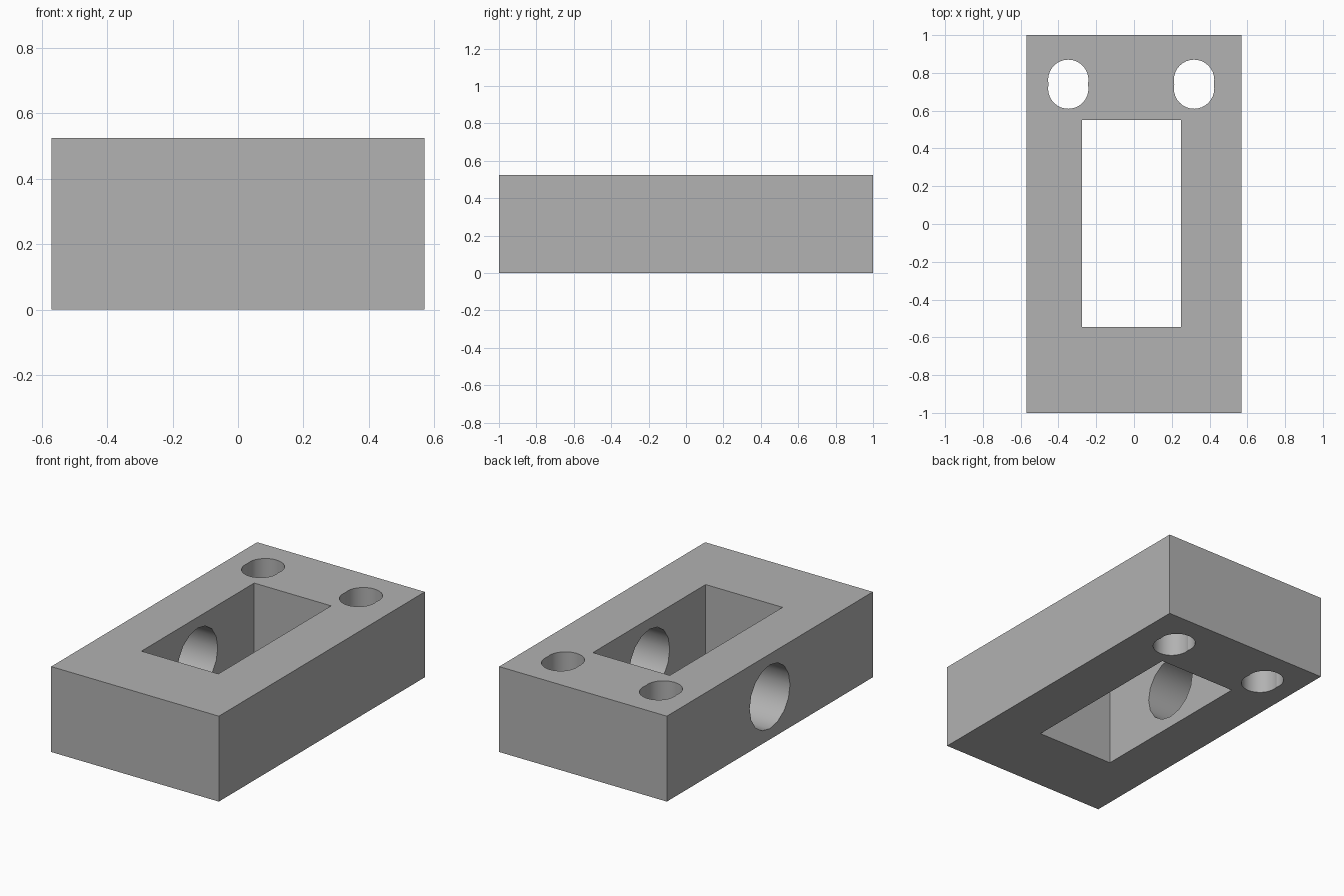
import bpy
import math

if "Cube" in bpy.data.objects:
    bpy.data.objects.remove(bpy.data.objects["Cube"], do_unlink=True)

WIDTH, LENGTH, HEIGHT = 1.14, 2.0, 0.525
MID = HEIGHT / 2

grey = bpy.data.materials.new("plain grey")
grey.use_nodes = True
colour = (0.445, 0.445, 0.445, 1)
grey.diffuse_color = colour
grey.node_tree.nodes["Principled BSDF"].inputs["Base Color"].default_value = colour


def box(name, low, high):
    """Axis-aligned box between two corners."""
    centre = [(a + b) / 2 for a, b in zip(low, high)]
    bpy.ops.mesh.primitive_cube_add(size=1, location=centre)
    obj = bpy.context.object
    obj.name = name
    obj.scale = [b - a for a, b in zip(low, high)]
    bpy.ops.object.transform_apply(location=True, rotation=False, scale=True)
    obj.data.materials.append(grey)
    return obj


def cylinder(name, radius, depth, location, sides, tilt=0.0):
    bpy.ops.mesh.primitive_cylinder_add(vertices=sides, radius=radius, depth=depth,
                                        location=location, rotation=(0, tilt, 0))
    obj = bpy.context.object
    obj.name = name
    obj.data.materials.append(grey)
    return obj


def cut(target, cutter):
    """Subtract the cutter, then discard it."""
    cutter.hide_render = True
    bpy.context.view_layer.objects.active = target
    mod = target.modifiers.new("cut", 'BOOLEAN')
    mod.operation = 'DIFFERENCE'
    mod.solver = 'EXACT'
    mod.object = cutter
    bpy.ops.object.modifier_apply(modifier=mod.name)
    bpy.data.objects.remove(cutter, do_unlink=True)


# Solid block
block = box("block", (-WIDTH / 2, -LENGTH / 2, 0), (WIDTH / 2, LENGTH / 2, HEIGHT))

# Rectangular window through the middle
cut(block, box("window_cutter", (-0.275, -0.545, -0.1), (0.248, 0.55, HEIGHT + 0.1)))

# Cross bore: open on the right side, blind in the left wall
bore_start, bore_end = -0.7, 0.53
cut(block, cylinder("bore_cutter", 0.196, bore_end - bore_start,
                    ((bore_start + bore_end) / 2, 0, MID), 16, math.pi / 2))

# Pair of screw slots, each made of two overlapping round holes
for x in (-0.348, 0.318):
    for y in (0.717, 0.763):
        cut(block, cylinder("slot_cutter", 0.107, 1, (x, y, MID), 32))

# Smooth hole walls, sharp edges
bpy.ops.object.select_all(action='DESELECT')
block.select_set(True)
bpy.context.view_layer.objects.active = block
bpy.ops.object.shade_smooth_by_angle(angle=math.radians(30))
